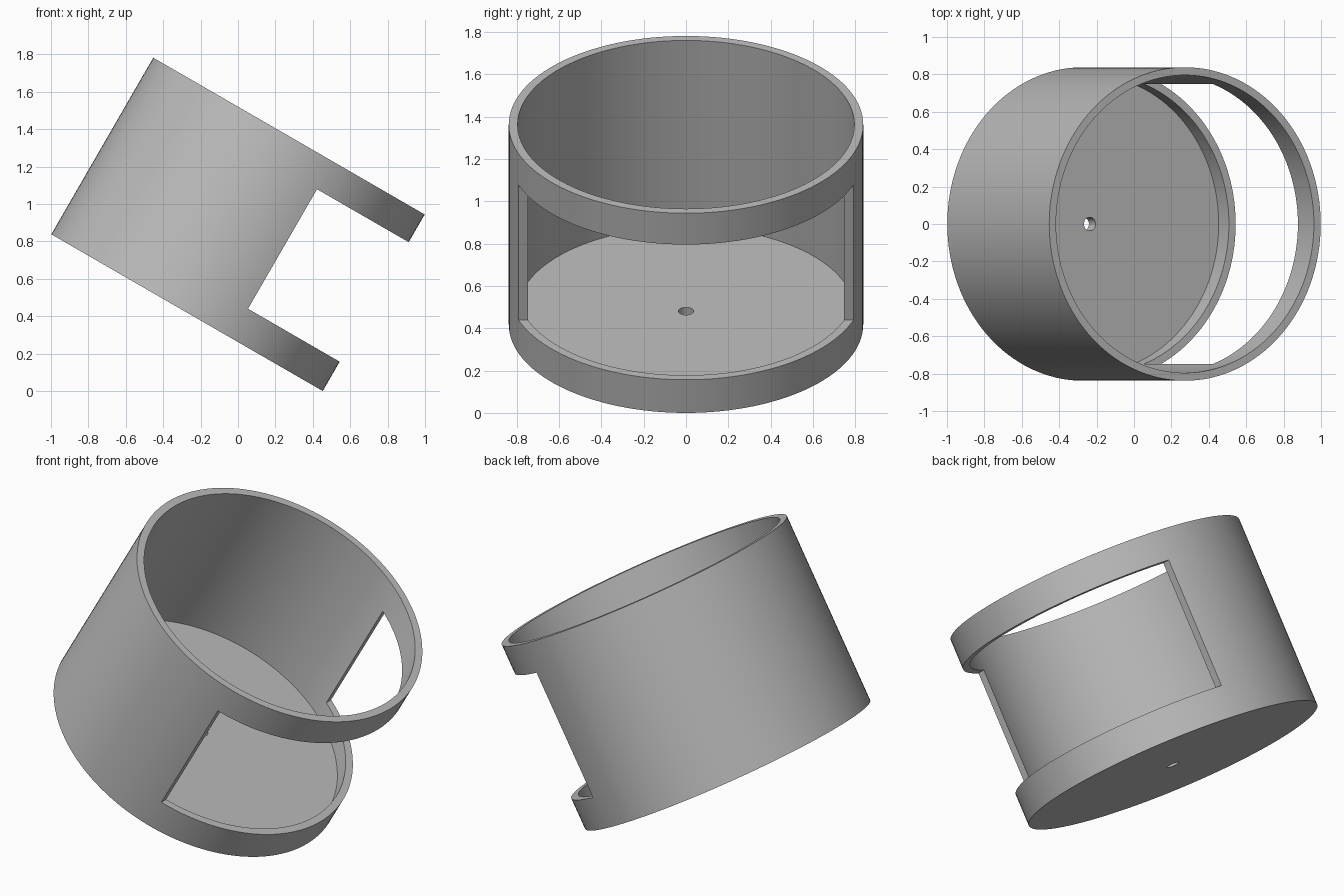
import bpy, bmesh, math
from mathutils import Matrix

default = bpy.data.objects.get("Cube")
if default:
    bpy.data.objects.remove(default, do_unlink=True)

OUTER, INNER, HOLE = 0.838, 0.796, 0.036
HEIGHT, FLOOR = 1.09, 0.072
WINDOW_X, WINDOW_LOW, WINDOW_HIGH = 0.272, 0.181, 0.919
SEGMENTS = 128

grey = bpy.data.materials.new("plain grey")
grey.use_nodes = True
colour = (0.5, 0.5, 0.5, 1)
grey.diffuse_color = colour
grey.node_tree.nodes["Principled BSDF"].inputs["Base Color"].default_value = colour


def add_object(name, bm):
    bmesh.ops.recalc_face_normals(bm, faces=bm.faces)
    mesh = bpy.data.meshes.new(name)
    bm.to_mesh(mesh)
    bm.free()
    mesh.materials.append(grey)
    obj = bpy.data.objects.new(name, mesh)
    bpy.context.collection.objects.link(obj)
    return obj


# Cup: closed wall-and-floor profile turned around its axis, with a drain hole
bm = bmesh.new()
profile = [(HOLE, 0), (OUTER, 0), (OUTER, HEIGHT),
           (INNER, HEIGHT), (INNER, FLOOR), (HOLE, FLOOR)]
verts = [bm.verts.new((r, 0, z)) for r, z in profile]
edges = [bm.edges.new((v, verts[i - 1])) for i, v in enumerate(verts)]
bmesh.ops.spin(bm, geom=verts + edges, axis=(0, 0, 1), cent=(0, 0, 0),
               angle=math.tau, steps=SEGMENTS, use_merge=True)
bmesh.ops.remove_doubles(bm, verts=bm.verts, dist=0.0001)
cup = add_object("cup_body", bm)

# Window cutter: a box that removes one side of the wall between two hoops
bm = bmesh.new()
box = (Matrix.Translation((WINDOW_X + 0.5, 0, (WINDOW_LOW + WINDOW_HIGH) / 2))
       @ Matrix.Diagonal((1, 2, WINDOW_HIGH - WINDOW_LOW, 1)))
bmesh.ops.create_cube(bm, size=1, matrix=box)
cutter = add_object("window_cutter", bm)
cutter.hide_render = True

cut = cup.modifiers.new("window", "BOOLEAN")
cut.operation = "DIFFERENCE"
cut.solver = "EXACT"
cut.object = cutter
bpy.context.view_layer.objects.active = cup
cup.select_set(True)
bpy.ops.object.modifier_apply(modifier=cut.name)
bpy.data.objects.remove(cutter, do_unlink=True)
bpy.ops.object.shade_smooth_by_angle(angle=math.radians(30))

# Lean the cup over so that it rests on the edge of its base
tilt = math.radians(30)
cup.rotation_euler = (0, tilt, 0)
cup.location = (-HEIGHT * math.sin(tilt) / 2, 0, OUTER * math.sin(tilt))
